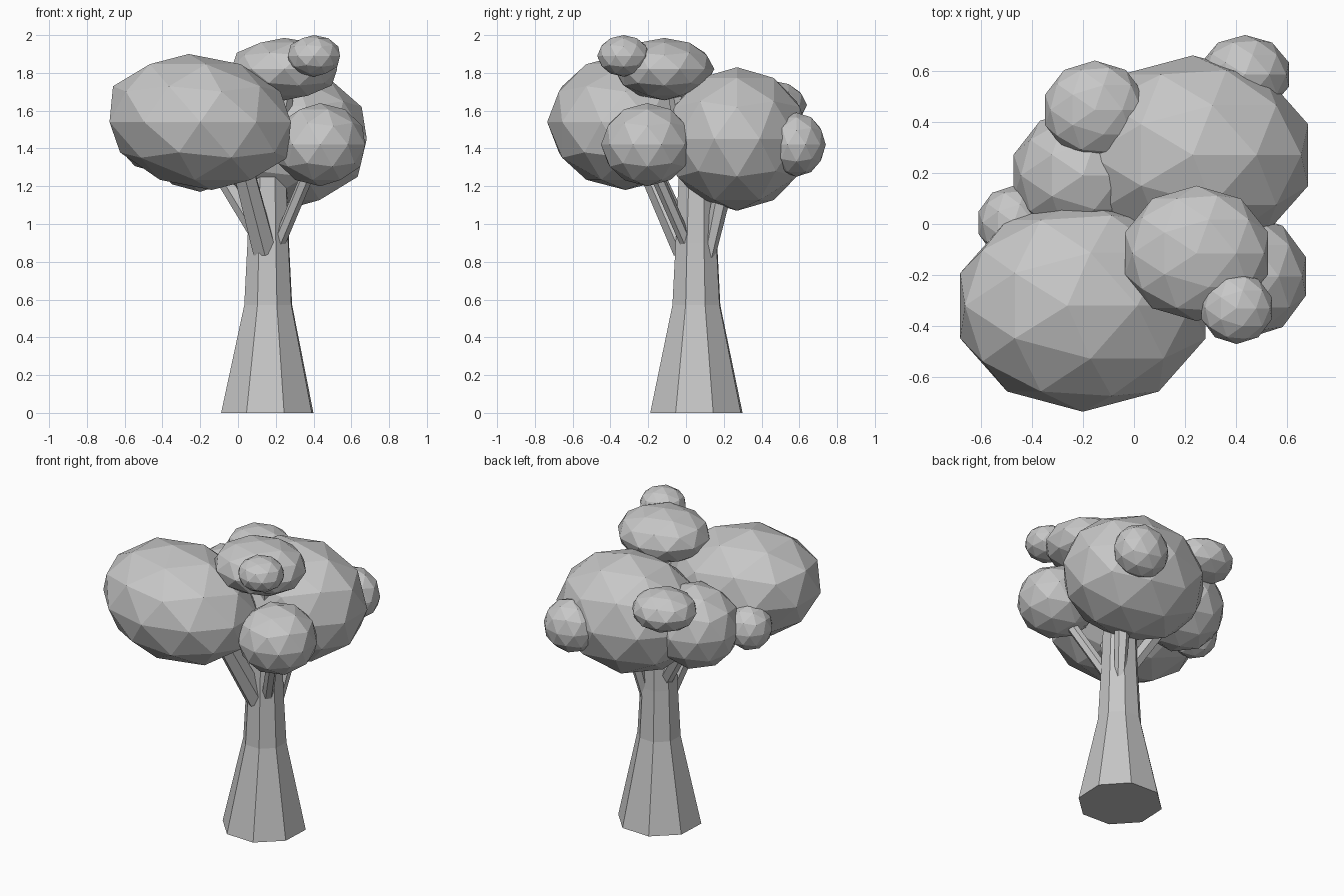
import bpy, bmesh
from math import radians
from mathutils import Matrix, Vector

cube = bpy.data.objects.get("Cube")
if cube:
    bpy.data.objects.remove(cube, do_unlink=True)

grey = bpy.data.materials.new("plain_grey")
grey.use_nodes = True
tone = (0.57, 0.57, 0.57, 1)
grey.diffuse_color = tone
grey.node_tree.nodes["Principled BSDF"].inputs["Base Color"].default_value = tone


def finish(bm, name):
    bmesh.ops.recalc_face_normals(bm, faces=bm.faces)
    mesh = bpy.data.meshes.new(name)
    bm.to_mesh(mesh)
    bm.free()
    mesh.materials.append(grey)
    obj = bpy.data.objects.new(name, mesh)
    bpy.context.collection.objects.link(obj)
    return obj


def foliage(name, centre, radii, lean=0.0):
    """Faceted leaf clump; lean slides the upper part sideways."""
    bm = bmesh.new()
    bmesh.ops.create_icosphere(bm, subdivisions=2, radius=1)
    for v in bm.verts:
        v.co = Vector(c * r for c, r in zip(v.co, radii))
        v.co.x += lean * v.co.z
        v.co += Vector(centre)
    finish(bm, name)


def limb(name, stations, sides, turn=0):
    """Tapered tube through (point, radius) stations, with flat sides."""
    bm = bmesh.new()
    rings = []
    axis = Vector(stations[-1][0]) - Vector(stations[0][0])
    aim = axis.to_track_quat('Z', 'Y').to_matrix() if axis.xy.length > 0.03 else Matrix.Identity(3)
    for point, radius in stations:
        ring = []
        for i in range(sides):
            spin = Matrix.Rotation(radians(turn + i * 360 / sides), 3, 'Z')
            ring.append(bm.verts.new(Vector(point) + aim @ spin @ Vector((radius, 0, 0))))
        rings.append(ring)
    for low, high in zip(rings, rings[1:]):
        for i in range(sides):
            j = (i + 1) % sides
            bm.faces.new((low[i], low[j], high[j], high[i]))
    bm.faces.new(rings[0][::-1])
    bm.faces.new(rings[-1])
    finish(bm, name)


# Trunk with flared foot
limb("trunk", [((0.155, 0.055, 0), 0.26), ((0.16, 0.055, 0.57), 0.135),
               ((0.16, 0.055, 0.9), 0.117), ((0.16, 0.06, 1.35), 0.1)], 8, 20)

# Branches reaching into the foliage
limb("front_branch", [((0.14, 0.0, 0.86), 0.07), ((0.0, -0.24, 1.4), 0.06)], 6)
limb("left_branch", [((0.2, 0.02, 0.86), 0.035), ((0.41, -0.2, 1.36), 0.035)], 6)
limb("back_branch", [((0.21, 0.12, 0.83), 0.035), ((0.27, 0.22, 1.3), 0.055)], 6)
limb("right_branch", [((0.12, 0.07, 0.92), 0.045), ((-0.14, 0.15, 1.35), 0.045)], 6)
limb("top_branch", [((0.18, 0.03, 1.2), 0.05), ((0.27, -0.07, 1.78), 0.04)], 6)
limb("back_twig", [((-0.1, 0.24, 1.4), 0.03), ((-0.15, 0.43, 1.6), 0.025)], 6)

# Foliage clumps
foliage("front_foliage", (-0.2, -0.32, 1.54), (0.505, 0.415, 0.36), -0.17)
foliage("back_foliage", (0.23, 0.27, 1.45), (0.475, 0.39, 0.38))
foliage("left_foliage", (0.435, -0.205, 1.42), (0.25, 0.245, 0.22))
foliage("top_foliage", (0.245, -0.115, 1.82), (0.295, 0.265, 0.165))
foliage("crown_foliage", (0.402, -0.33, 1.89), (0.145, 0.14, 0.11))
foliage("back_left_foliage", (0.435, 0.585, 1.42), (0.18, 0.155, 0.17))
foliage("back_right_foliage", (-0.153, 0.447, 1.63), (0.205, 0.193, 0.13))
foliage("right_foliage", (-0.2, 0.19, 1.44), (0.285, 0.265, 0.27))
foliage("outer_right_foliage", (-0.47, 0.005, 1.43), (0.145, 0.145, 0.145))
